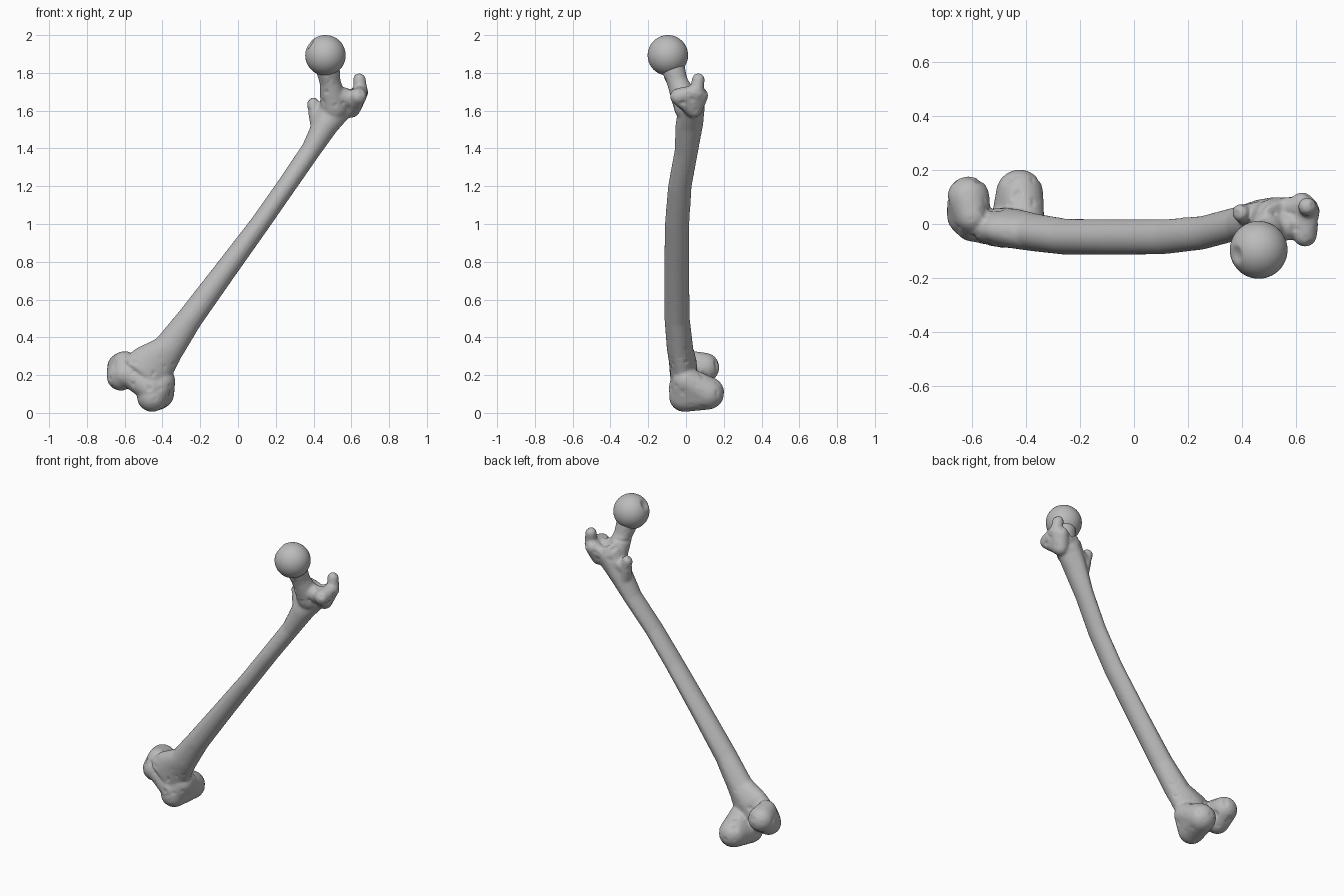
import bpy, bmesh, math
from mathutils import Vector, noise

if "Cube" in bpy.data.objects:
    bpy.data.objects.remove(bpy.data.objects["Cube"])

mat = bpy.data.materials.new("bone_grey")
mat.use_nodes = True
grey = (0.5, 0.5, 0.5, 1)
mat.diffuse_color = grey
mat.node_tree.nodes["Principled BSDF"].inputs["Base Color"].default_value = grey


def make_object(name, bm):
    mesh = bpy.data.meshes.new(name)
    bm.to_mesh(mesh)
    bm.free()
    mesh.materials.append(mat)
    mesh.shade_smooth()
    ob = bpy.data.objects.new(name, mesh)
    bpy.context.collection.objects.link(ob)
    return ob


def blob(target, *balls):
    """Add the convex hull around some balls, each given as x, y, z, radius."""
    bm = bmesh.new()
    for x, y, z, r in balls:
        new = bmesh.ops.create_icosphere(bm, subdivisions=3, radius=r)["verts"]
        bmesh.ops.translate(bm, verts=new, vec=(x, y, z))
    points = [v.co.copy() for v in bm.verts]
    bm.free()
    hull = bmesh.new()
    for p in points:
        hull.verts.new(p)
    bmesh.ops.convex_hull(hull, input=hull.verts)
    loose = [v for v in hull.verts if not v.link_faces]
    bmesh.ops.delete(hull, geom=loose, context="VERTS")
    tmp = bpy.data.meshes.new("tmp")
    hull.to_mesh(tmp)
    hull.free()
    target.from_mesh(tmp)
    bpy.data.meshes.remove(tmp)


def loft(bm, rings, sides=32):
    """Skin oval rings that lie across the slanted shaft axis."""
    across = Vector((0.81, 0, -0.58))
    rows = []
    for x, y, z, a, b in rings:
        row = []
        for i in range(sides):
            t = math.tau * i / sides
            ridge = 1 + 0.1 * max(0, math.sin(t)) ** 12   # rear ridge
            row.append(bm.verts.new(Vector((x, y, z)) + across * a * math.cos(t)
                                    + Vector((0, b * ridge * math.sin(t), 0))))
        rows.append(row)
    for low, high in zip(rows, rows[1:]):
        for i in range(sides):
            j = (i + 1) % sides
            bm.faces.new((low[i], low[j], high[j], high[i]))
    bm.faces.new(rows[0][::-1])
    bm.faces.new(rows[-1])
    bmesh.ops.recalc_face_normals(bm, faces=bm.faces)


body = bmesh.new()

# Shaft: x, y, z, half width, half depth
loft(body, [
    (-.50, -.015, .20, .14, .07), (-.445, -.02, .27, .12, .07),
    (-.365, -.035, .345, .083, .067), (-.255, -.05, .50, .068, .064),
    (-.07, -.052, .75, .059, .063), (.115, -.05, 1.0, .052, .062),
    (.255, -.035, 1.2, .051, .06), (.385, 0, 1.39, .053, .06),
    (.465, .015, 1.53, .07, .07), (.53, .03, 1.64, .095, .065),
    (.55, .03, 1.69, .08, .05)])

# Neck
blob(body, (.467, -.085, 1.87, .07), (.488, -.045, 1.75, .055))
blob(body, (.488, -.045, 1.75, .056), (.51, .01, 1.62, .075))

# Greater trochanter, with its beak and the web to the neck
blob(body, (.653, .055, 1.70, .037), (.635, -.04, 1.675, .045),
     (.60, .04, 1.61, .048), (.625, .075, 1.68, .043))
blob(body, (.643, .065, 1.765, .034), (.65, .055, 1.69, .037))
blob(body, (.50, -.02, 1.68, .055), (.62, 0, 1.66, .05))

# Rear ridge and lesser trochanter
blob(body, (.62, .07, 1.68, .04), (.42, .04, 1.59, .036))
blob(body, (.397, .042, 1.638, .033), (.425, .03, 1.52, .042))

# Lower condyle
blob(body, (-.425, .115, .105, .088), (-.455, -.01, .085, .08),
     (-.405, 0, .17, .073))
# Upper condyle
blob(body, (-.615, .098, .24, .079), (-.60, 0, .205, .066),
     (-.62, .03, .192, .075), (-.60, .03, .265, .063))
# Groove face between the condyles
blob(body, (-.465, -.02, .13, .073), (-.58, -.005, .205, .064))

# Blend the parts into one skin
raw = make_object("bone_body_raw", body)
remesh = raw.modifiers.new("blend", "REMESH")
remesh.mode = "VOXEL"
remesh.voxel_size = 0.008
soften = raw.modifiers.new("soften", "SMOOTH")
soften.factor = 0.5
soften.iterations = 8
skin = bmesh.new()
skin.from_object(raw, bpy.context.evaluated_depsgraph_get())
bpy.data.objects.remove(raw)

# Small pits near both ends
skin.normal_update()
moves = []
for v in skin.verts:
    end = max(0, 1 - abs(v.co.z - .2) / .2, 1 - abs(v.co.z - 1.7) / .15)
    n = noise.noise(v.co * 28)
    moves.append((v, v.normal * -0.018 * end * max(0, n - 0.25)))
for v, move in moves:
    v.co += move
make_object("bone_body", skin)

# Ball head with its small dent
head = bmesh.new()
bmesh.ops.create_uvsphere(head, u_segments=64, v_segments=40, radius=.107)
dent = Vector((-.75, -.15, .52)).normalized() * .107
for v in head.verts:
    d = (v.co - dent).length
    if d < .036:
        v.co *= 1 - 0.13 * (1 - (d / .036) ** 2)
    v.co += Vector((.463, -.096, 1.893))
make_object("ball_head", head)
